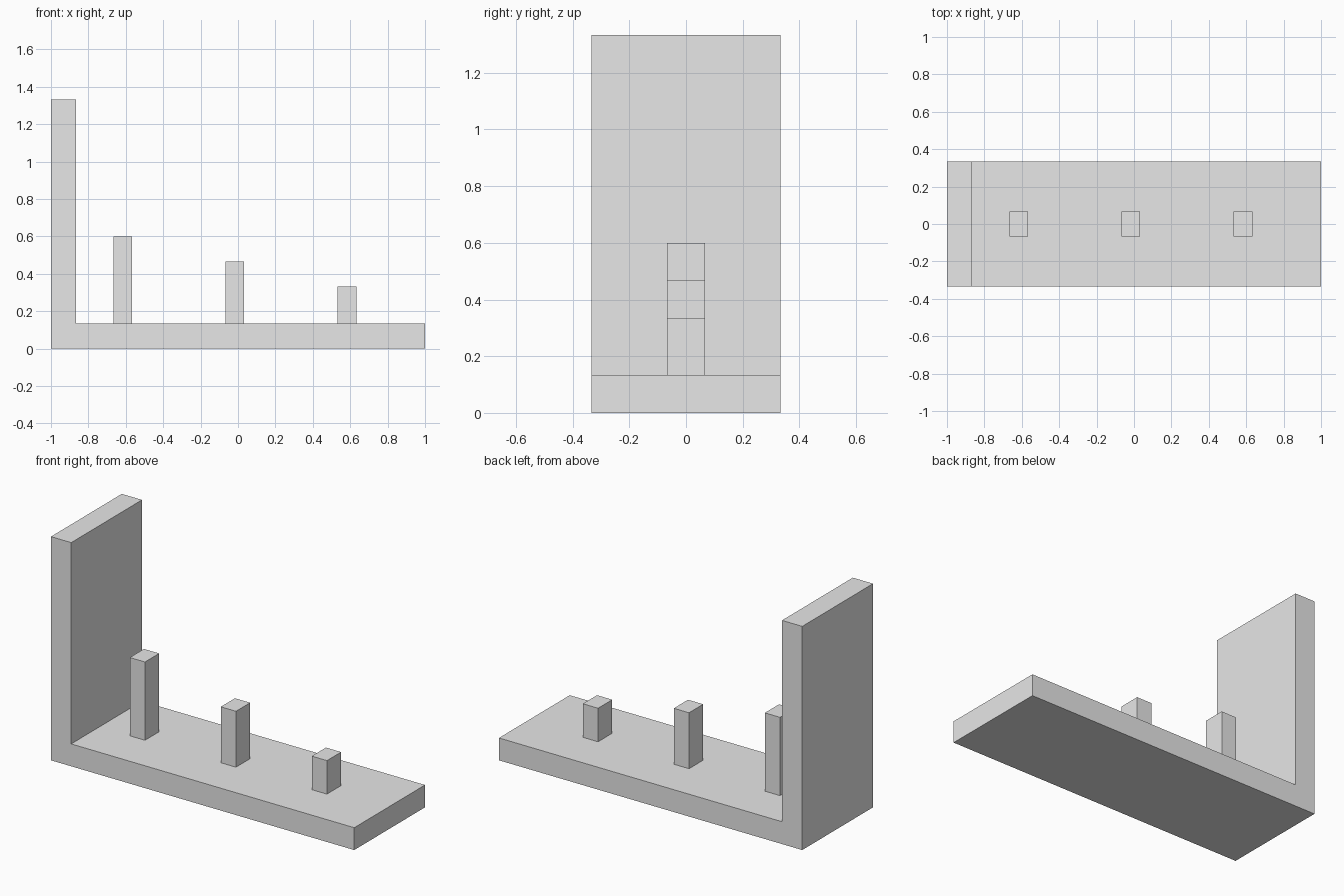
import bpy
import bmesh

cube = bpy.data.objects.get("Cube")
if cube:
    bpy.data.objects.remove(cube, do_unlink=True)

grey = bpy.data.materials.new("light_grey")
grey.use_nodes = True
grey.diffuse_color = (0.8, 0.8, 0.8, 1)
grey.node_tree.nodes["Principled BSDF"].inputs["Base Color"].default_value = grey.diffuse_color


def extrude_profile(name, profile, depth):
    """Extrude an x-z outline along y, centred on y = 0."""
    bm = bmesh.new()
    face = bm.faces.new([bm.verts.new((x, -depth / 2, z)) for x, z in profile])
    result = bmesh.ops.extrude_face_region(bm, geom=[face])
    moved = [g for g in result["geom"] if isinstance(g, bmesh.types.BMVert)]
    bmesh.ops.translate(bm, verts=moved, vec=(0, depth, 0))
    bmesh.ops.recalc_face_normals(bm, faces=bm.faces)
    mesh = bpy.data.meshes.new(name)
    bm.to_mesh(mesh)
    bm.free()
    mesh.materials.append(grey)
    obj = bpy.data.objects.new(name, mesh)
    bpy.context.collection.objects.link(obj)
    return obj


# L-shaped base plate with its upright end wall
thick = 0.1333
wall_top = 1.3333
extrude_profile("base_and_wall", [
    (-1, 0), (1, 0), (1, thick), (thick - 1, thick),
    (thick - 1, wall_top), (-1, wall_top)], 0.6667)

# Row of posts, stepping down away from the wall
posts = [("tall_post", -0.6667, 0.6),
         ("middle_post", -0.0667, 0.4667),
         ("short_post", 0.5333, 0.3333)]
for name, x, top in posts:
    extrude_profile(name, [(x, thick), (x + 0.1, thick), (x + 0.1, top), (x, top)], thick)
